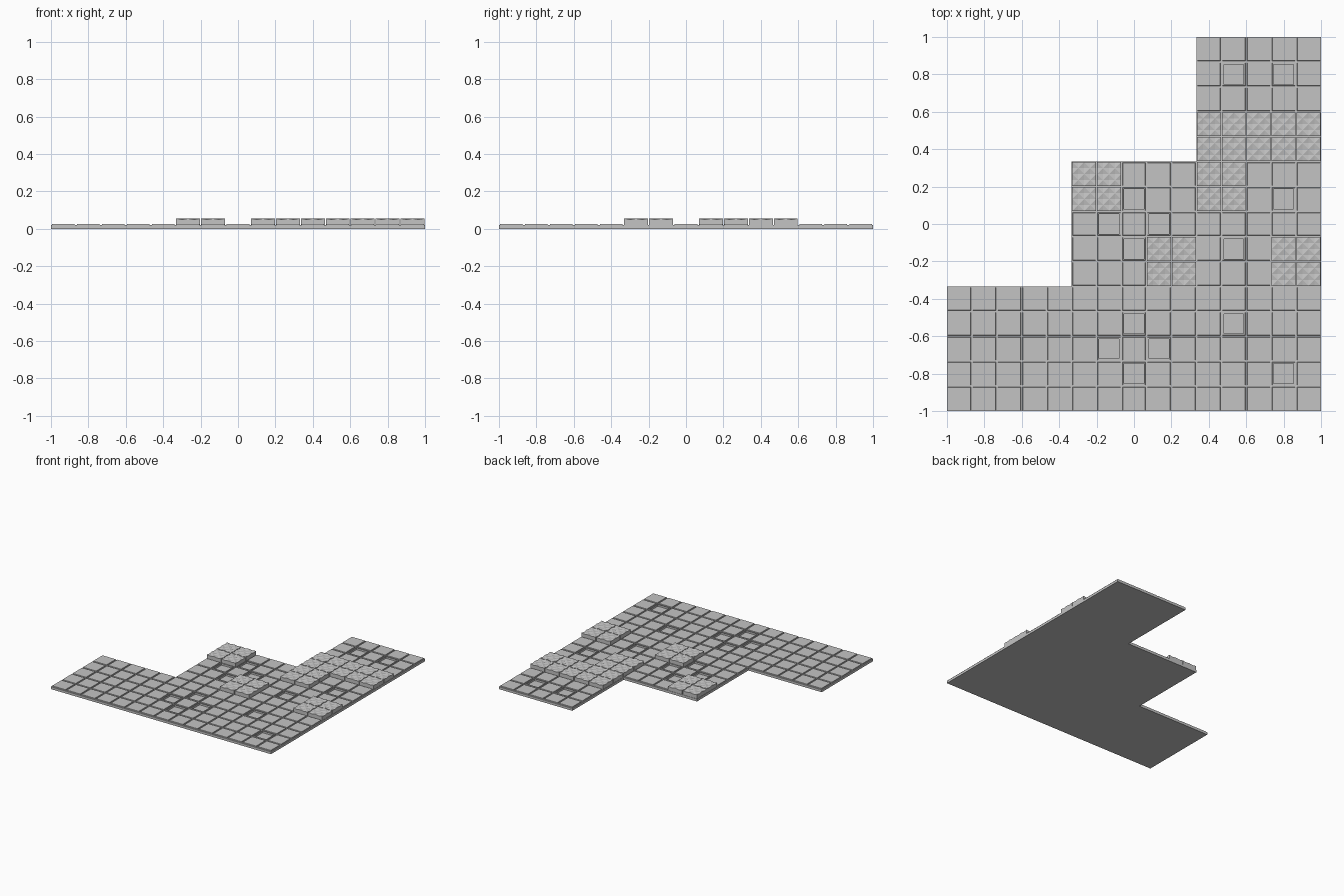
import bpy, bmesh

if "Cube" in bpy.data.objects:
    bpy.data.objects.remove(bpy.data.objects["Cube"])

S = 2 / 15            # one grid square
H = S / 2
PITS = {(11, 13), (13, 13), (7, 8), (13, 8), (6, 7), (8, 7), (7, 6), (11, 6),
        (7, 3), (11, 3), (6, 2), (8, 2), (7, 1), (13, 1)}

stone = bpy.data.materials.new("stone grey")
stone.diffuse_color = (0.55, 0.55, 0.55, 1)
stone.use_nodes = True
stone.node_tree.nodes["Principled BSDF"].inputs["Base Color"].default_value = stone.diffuse_color


def block(c0, r0, w, h):
    return {(c, r) for c in range(c0, c0 + w) for r in range(r0, r0 + h)}


# rough raised patches
ROUGH = (block(5, 8, 2, 2) | block(8, 5, 2, 2) | block(13, 5, 2, 2)
         | block(10, 8, 2, 2) | block(10, 10, 5, 2))


def finish(name, bm):
    bmesh.ops.recalc_face_normals(bm, faces=bm.faces)
    me = bpy.data.meshes.new(name)
    bm.to_mesh(me)
    bm.free()
    me.materials.append(stone)
    ob = bpy.data.objects.new(name, me)
    bpy.context.collection.objects.link(ob)


def loft(bm, x, y, rings):
    """Stack of square rings (half width, z), capped at both ends."""
    loops = [[bm.verts.new((x + a * h, y + b * h, z))
              for a, b in ((-1, -1), (1, -1), (1, 1), (-1, 1))] for h, z in rings]
    for p, q in zip(loops, loops[1:]):
        for i in range(4):
            j = (i + 1) % 4
            bm.faces.new((p[i], p[j], q[j], q[i]))
    bm.faces.new(loops[0][::-1])
    bm.faces.new(loops[-1])


def rough(bm, x, y, n=4):
    """Stone with a gently bumpy top and straight sides."""
    h, z0 = 0.064, 0.019
    g = [[bm.verts.new((x - h + 2 * h * i / n, y - h + 2 * h * j / n,
                        0.055 if (i + j) % 2 == 0 else 0.050))
          for j in range(n + 1)] for i in range(n + 1)]
    for i in range(n):
        for j in range(n):
            a, b, c, d = g[i][j], g[i + 1][j], g[i + 1][j + 1], g[i][j + 1]
            if (i + j) % 2:
                bm.faces.new((a, b, d))
                bm.faces.new((b, c, d))
            else:
                bm.faces.new((a, b, c))
                bm.faces.new((a, c, d))
    rim = ([g[i][0] for i in range(n)] + [g[n][j] for j in range(n)]
           + [g[i][n] for i in range(n, 0, -1)] + [g[0][j] for j in range(n, 0, -1)])
    low = [bm.verts.new((v.co.x, v.co.y, z0)) for v in rim]
    for i in range(len(rim)):
        j = (i + 1) % len(rim)
        bm.faces.new((low[i], low[j], rim[j], rim[i]))
    bm.faces.new(low[::-1])


# stepped base slab
bm = bmesh.new()
t = 1 / 3
outline = [(-1, -1), (1, -1), (1, 1), (t, 1), (t, t), (-t, t), (-t, -t), (-1, -t)]
f = bm.faces.new([bm.verts.new((x, y, 0)) for x, y in outline])
ext = bmesh.ops.extrude_face_region(bm, geom=[f], use_keep_orig=True)
for v in ext["geom"]:
    if isinstance(v, bmesh.types.BMVert):
        v.co.z = 0.012
finish("base_slab", bm)

# paving: flat tiles, sunken tiles and rough stones, with grooves between
tiles, sunken, stones = bmesh.new(), bmesh.new(), bmesh.new()
for r in range(15):
    for c in range(5 * (r // 5), 15):
        x, y = -1 + (c + 0.5) * S, -1 + (r + 0.5) * S
        bed = [(H, 0.012), (H, 0.020)]
        tile = bed + [(0.0615, 0.020), (0.0600, 0.027)]
        if (c, r) in ROUGH:
            loft(stones, x, y, bed)
            rough(stones, x, y)
        elif (c, r) in PITS:
            loft(sunken, x, y, tile + [(0.053, 0.027), (0.053, 0.0125)])
        else:
            loft(tiles, x, y, tile)
finish("floor_tiles", tiles)
finish("sunken_tiles", sunken)
finish("rough_stones", stones)
